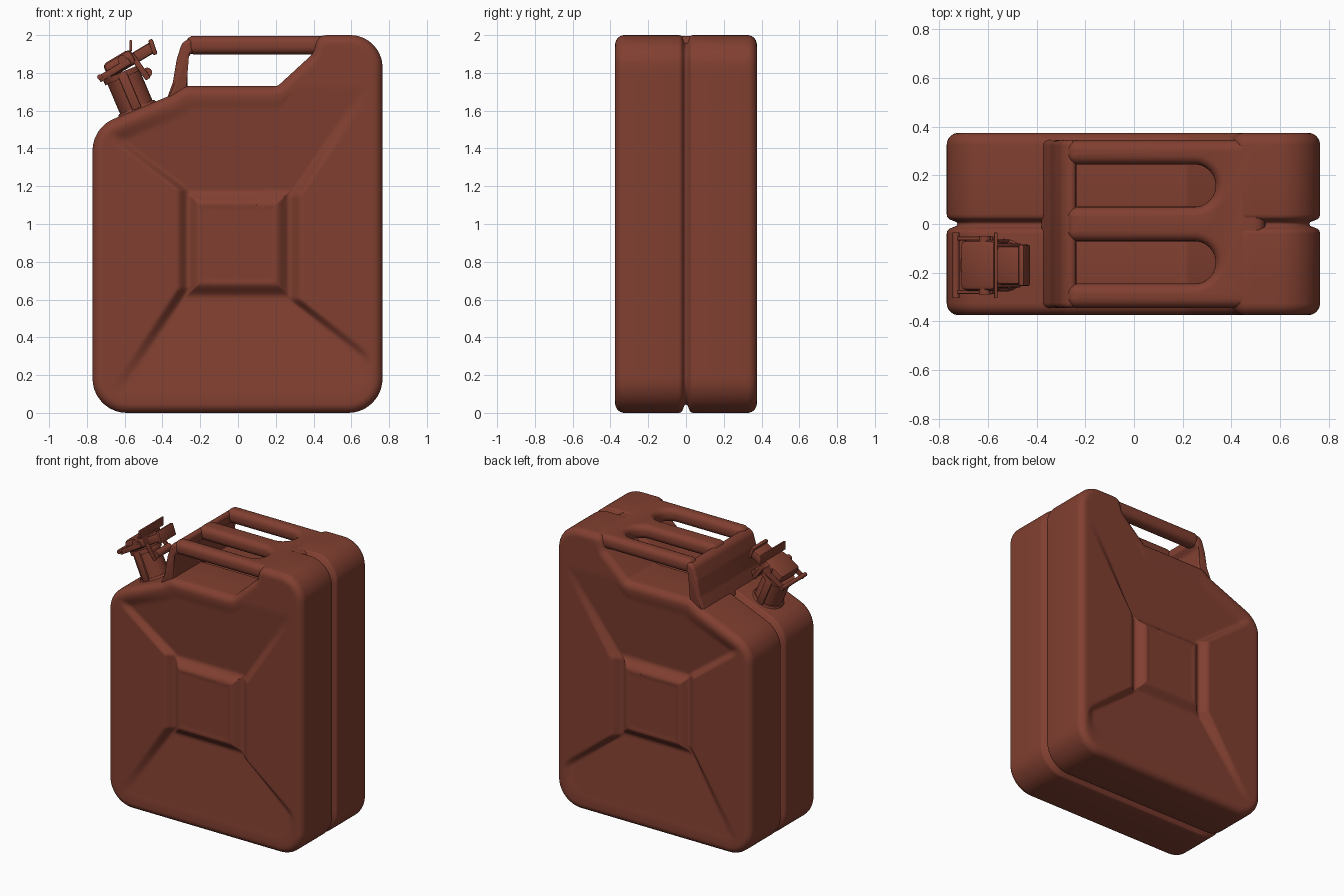
import bpy, bmesh, math
from mathutils import Vector, Matrix

if "Cube" in bpy.data.objects:
    bpy.data.objects.remove(bpy.data.objects["Cube"], do_unlink=True)

paint = bpy.data.materials.new("rust_red_paint")
paint.use_nodes = True
RED = (0.22, 0.05, 0.03, 1)
paint.diffuse_color = RED
paint.node_tree.nodes["Principled BSDF"].inputs["Base Color"].default_value = RED


def finish(ob, angle=40):
    """Give a mesh object the paint and smooth shading with sharp edges."""
    ob.data.materials.append(paint)
    bpy.ops.object.select_all(action='DESELECT')
    ob.select_set(True)
    bpy.context.view_layer.objects.active = ob
    bpy.ops.object.shade_smooth_by_angle(angle=math.radians(angle))
    return ob


def add_mesh(name, bm):
    bmesh.ops.recalc_face_normals(bm, faces=bm.faces)
    me = bpy.data.meshes.new(name)
    bm.to_mesh(me)
    bm.free()
    ob = bpy.data.objects.new(name, me)
    bpy.context.collection.objects.link(ob)
    return ob


def rounded(corners, steps=8):
    """Polygon of (x, y, radius) corners with each corner rounded off."""
    pts, n = [], len(corners)
    for i, (x, y, r) in enumerate(corners):
        c = Vector((x, y))
        a = Vector(corners[i - 1][:2]) - c
        b = Vector(corners[(i + 1) % n][:2]) - c
        half = a.angle(b) / 2
        d = min(r / math.tan(half), a.length * 0.49, b.length * 0.49)
        p, q = c + a.normalized() * d, c + b.normalized() * d
        centre = c + (a.normalized() + b.normalized()).normalized() * d / math.cos(half)
        rad = d * math.tan(half)
        for k in range(steps + 1):
            v = p.lerp(q, k / steps) - centre
            pts.append(centre + v.normalized() * rad)
    return pts


def resample(pts, count):
    """Evenly spaced points round a closed polygon."""
    out, n = [], len(pts)
    total = sum((pts[(i + 1) % n] - pts[i]).length for i in range(n))
    step, need = total / count, 0.0
    for i in range(n):
        a, b = pts[i], pts[(i + 1) % n]
        length = (b - a).length
        while need < length and len(out) < count:
            out.append(a.lerp(b, need / length))
            need += step
        need -= length
    return out


def inward_normals(loop):
    """Inward directions along a counter-clockwise loop."""
    n = len(loop)
    tangents = [(loop[(i + 1) % n] - loop[i - 1]).normalized() for i in range(n)]
    return [Vector((-t.y, t.x)) for t in tangents]


def bridge(bm, rings):
    for a, b in zip(rings, rings[1:]):
        for i in range(len(a)):
            j = (i + 1) % len(a)
            bm.faces.new((a[i], a[j], b[j], b[i]))


def smooth(t):
    t = max(0.0, min(1.0, t))
    return t * t * (3 - 2 * t)


def ramp(v, a, b):
    return max(0.0, min(1.0, (v - a) / (b - a)))


def side_edge(z, x_in, z_low, z_high, low_slope, high_slope):
    """Distance from the middle at which a raised side panel begins."""
    return x_in + max(0, z - z_high) * high_slope + max(0, z_low - z) * low_slope


def pressing(x, z):
    """Depth of the pressed pattern on the broad face."""
    valley = 0.052 * min(ramp(z, 0.08, 0.62), ramp(z, 1.72, 1.17))
    if x < 0:
        edge = side_edge(z, 0.25, 0.66, 1.18, 0.66, 1.32)
    else:
        edge = side_edge(z, 0.265, 0.60, 1.15, 1.28, 0.67)
    raised = smooth((abs(x) - edge) / 0.075)
    # Centre panel stands back up to face level inside a surrounding groove
    inside = min(0.28 - abs(x), z - 0.61, 1.18 - z)
    panel = smooth(inside / 0.08)
    return valley * (1 - raised) * (1 - panel) + 0.004 * smooth((inside - 0.08) / 0.012)


# Body: rounded outline swept from the seam groove to the pressed face, mirrored
outline = resample(rounded([
    (-0.77, 0, 0.18), (0.765, 0, 0.18), (0.765, 2.0, 0.19), (0.42, 2.0, 0.06),
    (0.395, 1.9, 0.03), (0.21, 1.73, 0.02), (-0.28, 1.73, 0.03),
    (-0.36, 1.68, 0.03), (-0.77, 1.51, 0.18)]), 340)
N = len(outline)
R, DEPTH = 0.05, 0.375
section = [(0.045, 0), (0.04, 0.008), (0.01, 0.02), (0.002, 0.028), (0, 0.04), (0, 0.18)]
for k in range(9):
    a = math.pi / 2 * k / 8
    section.append((R * (1 - math.cos(a)), DEPTH - R + R * math.sin(a)))

bm = bmesh.new()
rings = []
normals = inward_normals(outline)
for inset, y in section:
    rings.append([bm.verts.new((p.x + n.x * inset, -y, p.y + n.y * inset))
                  for p, n in zip(outline, normals)])
rim = [Vector((v.co.x, v.co.z)) for v in rings[-1]]
middle, COUNT = Vector((0.01, 0.9)), 60
for k in range(1, COUNT):
    ring = []
    for p in rim:
        q = p.lerp(middle, k / COUNT)
        ring.append(bm.verts.new((q.x, -DEPTH + pressing(*q) * smooth(k / 6), q.y)))
    rings.append(ring)
bridge(bm, rings)
hub = bm.verts.new((middle.x, -DEPTH + pressing(*middle), middle.y))
for i in range(N):
    bm.faces.new((rings[-1][i], rings[-1][(i + 1) % N], hub))
body = add_mesh("can_body", bm)
# Outward normals on the open half shell
if sum(p.normal.y * p.area for p in body.data.polygons) > 0:
    body.data.flip_normals()
mirror = body.modifiers.new("back_half", 'MIRROR')
mirror.use_axis = (False, True, False)
finish(body, 50)


def slab(name, loop, thickness, bevel, matrix):
    """Flat counter-clockwise shape with thickness and rounded edges."""
    bm = bmesh.new()
    rings, normals = [], inward_normals(loop)
    for end in (-1, 1):
        for k in range(6):
            a = math.pi / 2 * (k if end > 0 else 5 - k) / 5
            inset = bevel * (1 - math.cos(a))
            z = end * (thickness / 2 - bevel + bevel * math.sin(a))
            rings.append([bm.verts.new((*(p + n * inset), z)) for p, n in zip(loop, normals)])
    bridge(bm, rings)
    bm.faces.new(rings[0][::-1])
    bm.faces.new(rings[-1])
    bm.normal_update()
    ob = add_mesh(name, bm)
    ob.matrix_world = matrix
    return finish(ob, 50)


# Carrying handles: three bars joined at the shoulder, and the post they meet
SLOT_IN, SLOT_OUT, LEFT = 0.071, 0.245, -0.275
corners = [(LEFT, -0.345, 0.042), (0.54, -0.345, 0.05), (0.54, 0.345, 0.05), (LEFT, 0.345, 0.042)]
for outer, inner in ((SLOT_OUT, SLOT_IN), (-SLOT_IN, -SLOT_OUT)):
    corners += [(LEFT, outer, 0.042), (0.335, outer, 0.086),
                (0.335, inner, 0.086), (LEFT, inner, 0.042)]
slab("handle_bars", rounded(corners), 0.098, 0.04, Matrix.Translation((0, 0, 1.947)))

post = rounded([(-0.268, 1.64, 0.01), (-0.268, 1.88, 0.04), (-0.235, 1.915, 0.02),
                (-0.24, 1.985, 0.02), (-0.295, 1.965, 0.06), (-0.325, 1.87, 0.1),
                (-0.345, 1.75, 0.1), (-0.385, 1.64, 0.01)])
slab("handle_post", post, 0.69, 0.022, Matrix.Rotation(math.pi / 2, 4, 'X'))

# Filler: every part is placed in a frame tilted with the sloping shoulder
TILT = Matrix.Translation((-0.535, -0.17, 1.61)) @ Matrix.Rotation(math.radians(-23), 4, 'Y')


def cylinder(name, pos, r1, r2, depth, along_y=False):
    bm = bmesh.new()
    bmesh.ops.create_cone(bm, cap_ends=True, segments=32, radius1=r1, radius2=r2, depth=depth)
    ob = add_mesh(name, bm)
    turn = Matrix.Rotation(math.pi / 2, 4, 'X') if along_y else Matrix()
    ob.matrix_world = TILT @ Matrix.Translation(pos) @ turn
    return finish(ob)


def box(name, pos, size, turn=0, bevel=0.008):
    bm = bmesh.new()
    bmesh.ops.create_cube(bm, size=1)
    bmesh.ops.scale(bm, vec=size, verts=bm.verts)
    bmesh.ops.bevel(bm, geom=bm.edges[:], offset=bevel, segments=2, affect='EDGES', profile=0.5)
    ob = add_mesh(name, bm)
    ob.matrix_world = (TILT @ Matrix.Translation(pos)
                       @ Matrix.Rotation(math.radians(turn), 4, 'Y'))
    return finish(ob)


cylinder("neck_collar", (0, 0, -0.01), 0.125, 0.1, 0.04)
cylinder("filler_neck", (0, 0, 0.08), 0.093, 0.093, 0.24)
cylinder("neck_lip", (0, 0, 0.195), 0.106, 0.106, 0.03)
box("cap_body", (0.01, 0, 0.255), (0.17, 0.21, 0.085), -8, 0.025)
box("cap_lever", (0.135, 0, 0.258), (0.15, 0.16, 0.06), -8, 0.015)
box("lever_lip", (0.205, 0, 0.268), (0.025, 0.17, 0.085), 4)
cylinder("hinge_pin", (-0.115, 0, 0.232), 0.014, 0.014, 0.27, True)
cylinder("cam_pin", (0.03, 0, 0.27), 0.024, 0.024, 0.24, True)
box("locking_bar", (0.1, 0, 0.32), (0.014, 0.27, 0.06), 23, 0.004)
cylinder("latch_pin", (0.125, 0, 0.155), 0.026, 0.026, 0.16, True)
for side, y in (("left", 0.11), ("right", -0.11)):
    box(side + "_hinge_strap", (-0.03, y, 0.235), (0.19, 0.016, 0.035), -8, 0.005)
    box(side + "_latch_strap", (0.1, y * 0.75, 0.2), (0.03, 0.016, 0.16), -12, 0.005)
    box(side + "_neck_strap", (0, y * 0.9, 0.1), (0.05, 0.016, 0.2), 0, 0.005)
